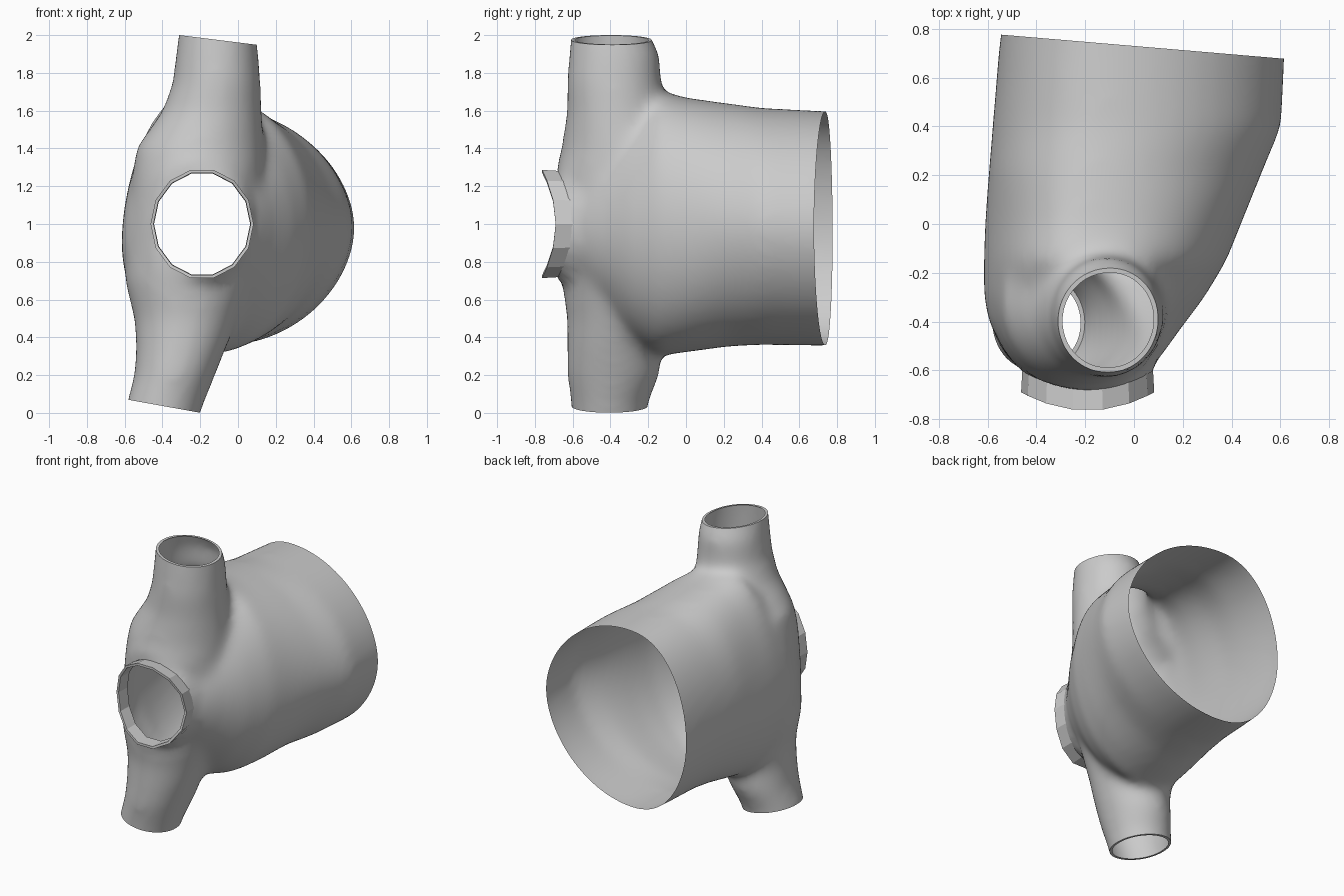
import bpy, bmesh
from math import cos, sin, tau, sqrt
from mathutils import Vector

if "Cube" in bpy.data.objects:
    bpy.data.objects.remove(bpy.data.objects["Cube"])


def loft(bm, sections, point, n=48):
    """Closed loft through rings; point(section, c, s) gives a ring vertex."""
    rings = [[bm.verts.new(point(s, cos(tau * i / n), sin(tau * i / n))) for i in range(n)]
             for s in sections]
    for a, b in zip(rings, rings[1:]):
        for i in range(n):
            j = (i + 1) % n
            bm.faces.new((a[i], a[j], b[j], b[i]))
    bm.faces.new(rings[0][::-1])
    bm.faces.new(rings[-1])


def make_object(name, bm):
    mesh = bpy.data.meshes.new(name)
    bm.to_mesh(mesh)
    bm.free()
    obj = bpy.data.objects.new(name, mesh)
    bpy.context.collection.objects.link(obj)
    return obj


bm = bmesh.new()

# Wide chamber: y, x min, x max, z min, z max
chamber = [(0.95, -0.53, 0.61, 0.36, 1.59), (0.70, -0.56, 0.62, 0.355, 1.60),
           (0.40, -0.585, 0.605, 0.36, 1.615), (0.22, -0.60, 0.53, 0.35, 1.64),
           (0.00, -0.62, 0.44, 0.32, 1.67), (-0.15, -0.625, 0.38, 0.30, 1.71),
           (-0.30, -0.625, 0.29, 0.38, 1.60), (-0.42, -0.60, 0.20, 0.50, 1.48),
           (-0.52, -0.53, 0.13, 0.60, 1.38), (-0.62, -0.43, 0.05, 0.72, 1.26)]


def chamber_point(s, c, sn):
    """Egg section: blunt on the left, tapering to the right, leaning in at top left."""
    y, x0, x1, z0, z1 = s
    xc = x0 + 0.40 * (x1 - x0)
    front = y < 0.1
    taper = abs(sn) ** (0.03 if front else 0.10) if c > 0 else 1
    z = (z0 + z1) / 2 + (z1 - z0) / 2 * sn * taper
    if c > 0:
        return (xc + (x1 - xc) * c ** (0.88 if front else 1), y, z)
    lean = (0.09 if front else 0.04) * max(0, z - 0.85)
    return (xc + (x0 - xc) * abs(c) ** 0.88 - lean * c, y, z)


loft(bm, chamber, chamber_point)

# Upright pipe running through the front: z, x min, x max, y min, y max
column = [(-0.12, -0.62, -0.24, -0.60, -0.22), (0.05, -0.59, -0.18, -0.61, -0.20),
          (0.20, -0.55, -0.12, -0.63, -0.14), (0.35, -0.54, -0.06, -0.63, -0.13),
          (0.50, -0.55, 0.00, -0.63, -0.08), (0.70, -0.60, 0.08, -0.66, 0.0),
          (1.00, -0.59, 0.13, -0.70, 0.1), (1.25, -0.56, 0.14, -0.70, 0.05),
          (1.40, -0.54, 0.14, -0.66, 0.0), (1.60, -0.40, 0.125, -0.63, -0.1),
          (1.75, -0.345, 0.12, -0.63, -0.13), (1.90, -0.33, 0.11, -0.62, -0.14),
          (2.00, -0.315, 0.095, -0.61, -0.19), (2.12, -0.30, 0.08, -0.60, -0.22)]
loft(bm, column, lambda s, c, sn: ((s[1] + s[2]) / 2 + (s[2] - s[1]) / 2 * c,
                                   (s[3] + s[4]) / 2 + (s[4] - s[3]) / 2 * sn, s[0]))
bmesh.ops.recalc_face_normals(bm, faces=bm.faces)
solid = make_object("body_solid", bm)

# Fuse and soften the joints
m = solid.modifiers.new("fuse", 'REMESH')
m.mode = 'VOXEL'
m.voxel_size = 0.024
m = solid.modifiers.new("soften", 'SMOOTH')
m.factor = 0.5
m.iterations = 26
deps = bpy.context.evaluated_depsgraph_get()
fused = bpy.data.meshes.new_from_object(solid.evaluated_get(deps))
bm = bmesh.new()
bm.from_mesh(fused)
bpy.data.objects.remove(solid)


def open_end(co, no, lip):
    """Slice off a cap to leave an open end, with an optional thin inward lip."""
    res = bmesh.ops.bisect_plane(bm, geom=bm.verts[:] + bm.edges[:] + bm.faces[:], dist=1e-5,
                                 plane_co=co, plane_no=no, clear_outer=True)
    edges = [e for e in res["geom_cut"] if isinstance(e, bmesh.types.BMEdge)]
    if lip:
        out = bmesh.ops.extrude_edge_only(bm, edges=edges)["geom"]
        verts = [g for g in out if isinstance(g, bmesh.types.BMVert)]
        mid = sum((v.co for v in verts), Vector()) / len(verts)
        for v in verts:
            v.co = mid + (v.co - mid) * 0.91


open_end((0, 0.73, 1), (0.085, 1, 0), False)
open_end((-0.11, -0.4, 1.975), (0.125, 0, 1), True)
open_end((-0.39, -0.4, 0.035), (-0.18, 0, -1), True)

# Round front window, its edge snapped to the curved collar seat
CX, CZ, RX, RZ = -0.19, 1.0, 0.265, 0.285
radius = lambda p: sqrt(((p.x - CX) / RX) ** 2 + ((p.z - CZ) / RZ) ** 2)
seat = lambda c: -0.68 + 0.075 * c * c
bmesh.ops.delete(bm, geom=[v for v in bm.verts if v.co.y < -0.35 and radius(v.co) < 1],
                 context='VERTS')
for v in bm.verts:
    if v.is_boundary and v.co.y < -0.35 and radius(v.co) < 1.4:
        r = radius(v.co)
        v.co.x = CX + (v.co.x - CX) / r
        v.co.z = CZ + (v.co.z - CZ) / r
        v.co.y = seat((v.co.x - CX) / RX)
near = [v for v in bm.verts if not v.is_boundary and v.co.y < -0.4 and radius(v.co) < 1.5]
for _ in range(6):
    bmesh.ops.smooth_vert(bm, verts=near, factor=0.5, use_axis_x=True, use_axis_y=True,
                          use_axis_z=True)
bmesh.ops.recalc_face_normals(bm, faces=bm.faces)
body = make_object("hollow_body", bm)

# Faceted collar strip around the window, curved back at the sides
bm = bmesh.new()
N = 14
rings = []
for grow, depth in ((1.01, 0.01), (1.03, -0.085), (0.97, -0.085), (0.96, 0.01)):
    ring = []
    for i in range(N):
        c, s = cos(tau * i / N), sin(tau * i / N)
        ring.append(bm.verts.new((CX + RX * grow * c, seat(c) + depth, CZ + RZ * grow * s)))
    rings.append(ring)
for k in range(4):
    a, b = rings[k], rings[(k + 1) % 4]
    for i in range(N):
        j = (i + 1) % N
        bm.faces.new((a[i], a[j], b[j], b[i]))
bmesh.ops.recalc_face_normals(bm, faces=bm.faces)
make_object("window_collar", bm)

# Smooth shading on the body, flat facets on the collar
bpy.ops.object.select_all(action='DESELECT')
body.select_set(True)
bpy.context.view_layer.objects.active = body
bpy.ops.object.shade_smooth_by_angle(angle=0.6)
